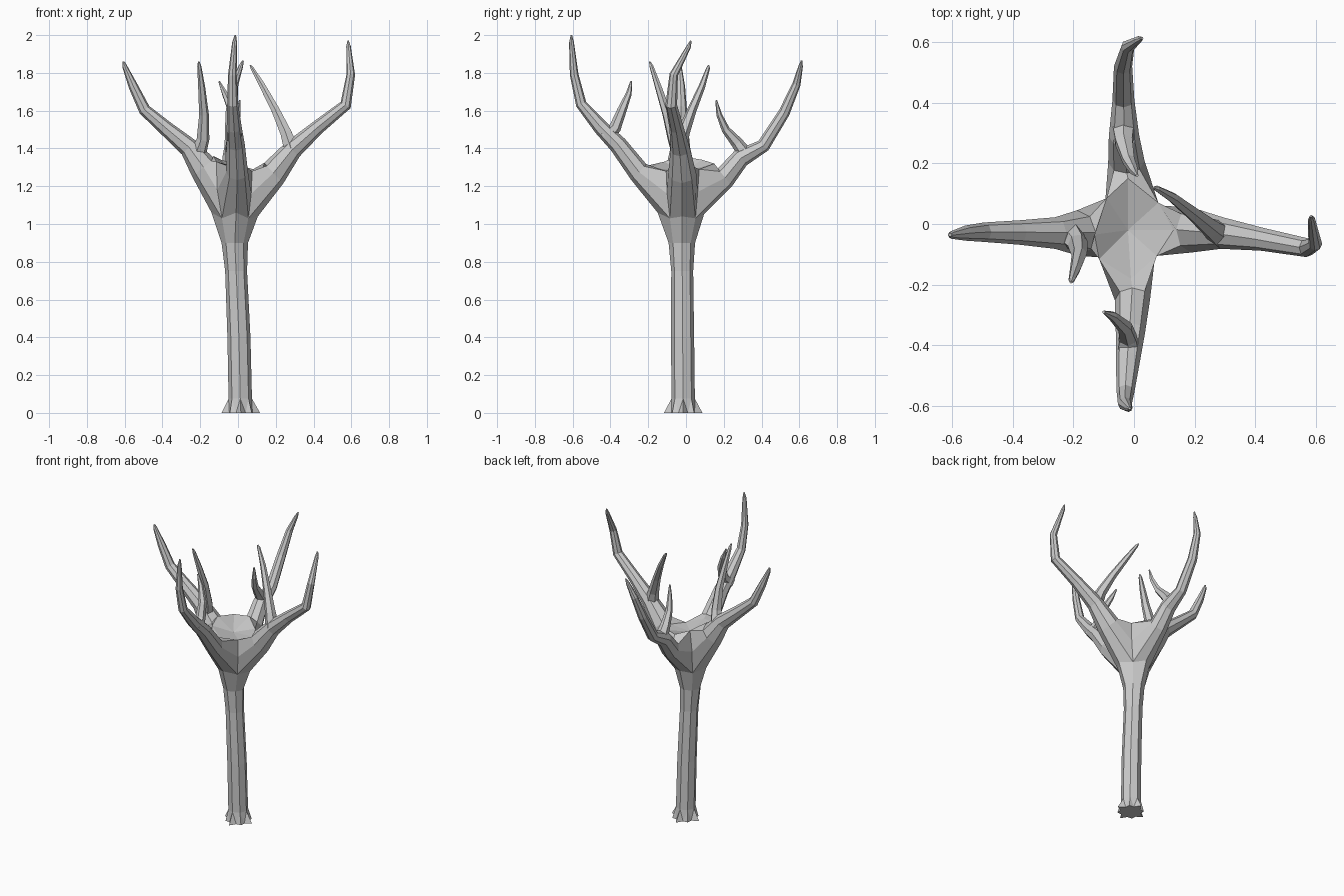
import bpy, bmesh
from math import sin, cos, pi
from mathutils import Vector

Z = Vector((0, 0, 1))


def bridge(bm, a, b):
    n = len(a)
    for i in range(n):
        bm.faces.new((a[i], a[(i + 1) % n], b[(i + 1) % n], b[i]))


def tube(bm, path, sides, before=None, start=None):
    """Loft rings along (x, y, z, radius) points, optionally growing from an existing ring."""
    pts = [Vector(p[:3]) for p in path]
    side, ring = None, start
    for i, p in enumerate(pts):
        prev = pts[i - 1] if i else (before or p)
        t = (pts[min(i + 1, len(pts) - 1)] - prev).normalized()
        side = Z.cross(t) if side is None else side - t * side.dot(t)
        side.normalize()
        up = t.cross(side)
        new = [bm.verts.new(p + path[i][3] * (side * sin(2 * pi * j / sides) - up * cos(2 * pi * j / sides)))
               for j in range(sides)]
        if ring:
            bridge(bm, ring, new)
        else:
            bm.faces.new(new)
        ring = new
    bm.faces.new(ring)


def finish(bm, name):
    bmesh.ops.recalc_face_normals(bm, faces=bm.faces)
    me = bpy.data.meshes.new(name)
    bm.to_mesh(me)
    bm.free()
    bpy.context.collection.objects.link(bpy.data.objects.new(name, me))


bm = bmesh.new()

# Trunk with flared, lobed foot
rings = [(0.015, -0.015, 0, 0.102, 0.082), (0.012, -0.015, 0.075, 0.062, 0.062),
         (0.005, -0.018, 0.4, 0.061, 0.061), (-0.01, -0.02, 0.75, 0.058, 0.058),
         (-0.017, -0.022, 0.9, 0.070, 0.066)]
prev = None
for x, y, z, r_axis, r_diag in rings:
    ring = []
    for k in range(16):
        r = r_axis if k % 4 == 0 else r_diag
        if z == 0 and k % 2:
            r = 0.066
        if z == 0 or k % 2 == 0:
            ring.append(bm.verts.new((x + r * cos(k * pi / 8), y + r * sin(k * pi / 8), z)))
    if prev is None:
        bm.faces.new(ring)
    elif len(prev) == 16:
        for k in range(8):
            a, b = ring[k], ring[(k + 1) % 8]
            p, q, s = prev[2 * k], prev[2 * k + 1], prev[(2 * k + 2) % 16]
            bm.faces.new((p, q, a))
            bm.faces.new((q, b, a))
            bm.faces.new((q, s, b))
    else:
        bridge(bm, prev, ring)
    prev = ring

# Crotch: lower loop, webs between branches and hollow top
V = bm.verts.new
low = [V(p) for p in [(0.105, -0.02, 1.04), (0.05, 0.05, 1.03), (-0.02, 0.095, 1.05), (-0.08, 0.045, 1.03),
                      (-0.14, -0.02, 1.06), (-0.085, -0.09, 1.03), (-0.01, -0.15, 1.06), (0.055, -0.085, 1.03)]]
bridge(bm, prev, low)
mid = {1: (0.07, 0.062, 1.17), 3: (-0.095, 0.07, 1.19), 5: (-0.11, -0.11, 1.18), 7: (0.07, -0.1, 1.16)}
top = {0: (0.13, -0.02, 1.285), 1: (0.08, 0.07, 1.29), 2: (-0.02, 0.15, 1.32), 3: (-0.09, 0.085, 1.34),
       4: (-0.13, -0.035, 1.36), 5: (-0.115, -0.115, 1.33), 6: (-0.01, -0.18, 1.30), 7: (0.075, -0.105, 1.28)}
mid = {k: V(p) for k, p in mid.items()}
top = {k: V(p) for k, p in top.items()}
centre = V((-0.02, -0.02, 1.275))
for k in range(8):
    bm.faces.new((top[k], top[(k + 1) % 8], centre))

# Four main branches growing from the crotch
branches = {
    0: [(0.19, -0.02, 1.27, 0.074), (0.29, -0.03, 1.395, 0.052), (0.42, -0.05, 1.51, 0.038),
        (0.57, -0.078, 1.63, 0.031), (0.597, -0.065, 1.79, 0.023), (0.585, 0.015, 1.94, 0.012), (0.583, 0.026, 1.97, 0.004)],
    2: [(-0.025, 0.205, 1.245, 0.06), (-0.033, 0.29, 1.35, 0.05), (-0.035, 0.41, 1.415, 0.036),
        (-0.036, 0.52, 1.59, 0.030), (-0.02, 0.585, 1.74, 0.022), (0.015, 0.607, 1.835, 0.012), (0.027, 0.612, 1.865, 0.004)],
    4: [(-0.185, -0.03, 1.30, 0.075), (-0.26, -0.03, 1.405, 0.052), (-0.38, -0.028, 1.505, 0.04),
        (-0.495, -0.027, 1.605, 0.032), (-0.555, -0.03, 1.73, 0.025), (-0.6, -0.036, 1.835, 0.013), (-0.606, -0.036, 1.86, 0.005)],
    6: [(-0.005, -0.25, 1.275, 0.058), (-0.012, -0.36, 1.42, 0.048), (-0.02, -0.45, 1.51, 0.040),
        (-0.028, -0.555, 1.635, 0.029), (-0.03, -0.592, 1.79, 0.023), (-0.018, -0.606, 1.96, 0.013), (-0.014, -0.607, 2.0, 0.004)]}
for k, path in branches.items():
    l, r = k + 1, (k - 1) % 8
    start = [low[k], low[l], mid[l], top[l], top[k], top[r], mid[r], low[r]]
    tube(bm, path, 8, Vector((-0.02, -0.02, 1.1)), start)
finish(bm, "trunk_and_branches")

# One twig on each branch
twigs = {
    "right_twig": [(0.285, -0.035, 1.39, 0.045), (0.255, -0.015, 1.48, 0.034), (0.2, 0.03, 1.6, 0.025),
                   (0.13, 0.085, 1.73, 0.018), (0.075, 0.117, 1.825, 0.010), (0.065, 0.12, 1.84, 0.004)],
    "back_twig": [(-0.035, 0.32, 1.36, 0.042), (-0.033, 0.27, 1.43, 0.032), (-0.018, 0.21, 1.5, 0.022),
                  (0.0, 0.175, 1.58, 0.015), (0.01, 0.16, 1.655, 0.005)],
    "left_twig": [(-0.215, -0.03, 1.36, 0.045), (-0.185, -0.065, 1.45, 0.034), (-0.18, -0.10, 1.58, 0.026),
                  (-0.192, -0.145, 1.72, 0.019), (-0.205, -0.183, 1.835, 0.011), (-0.208, -0.192, 1.86, 0.004)],
    "front_twig": [(-0.02, -0.43, 1.46, 0.045), (-0.02, -0.375, 1.51, 0.032), (-0.03, -0.34, 1.60, 0.025),
                   (-0.07, -0.303, 1.69, 0.016), (-0.1, -0.29, 1.755, 0.005)]}
for name, path in twigs.items():
    bm = bmesh.new()
    tube(bm, path, 6)
    finish(bm, name)
